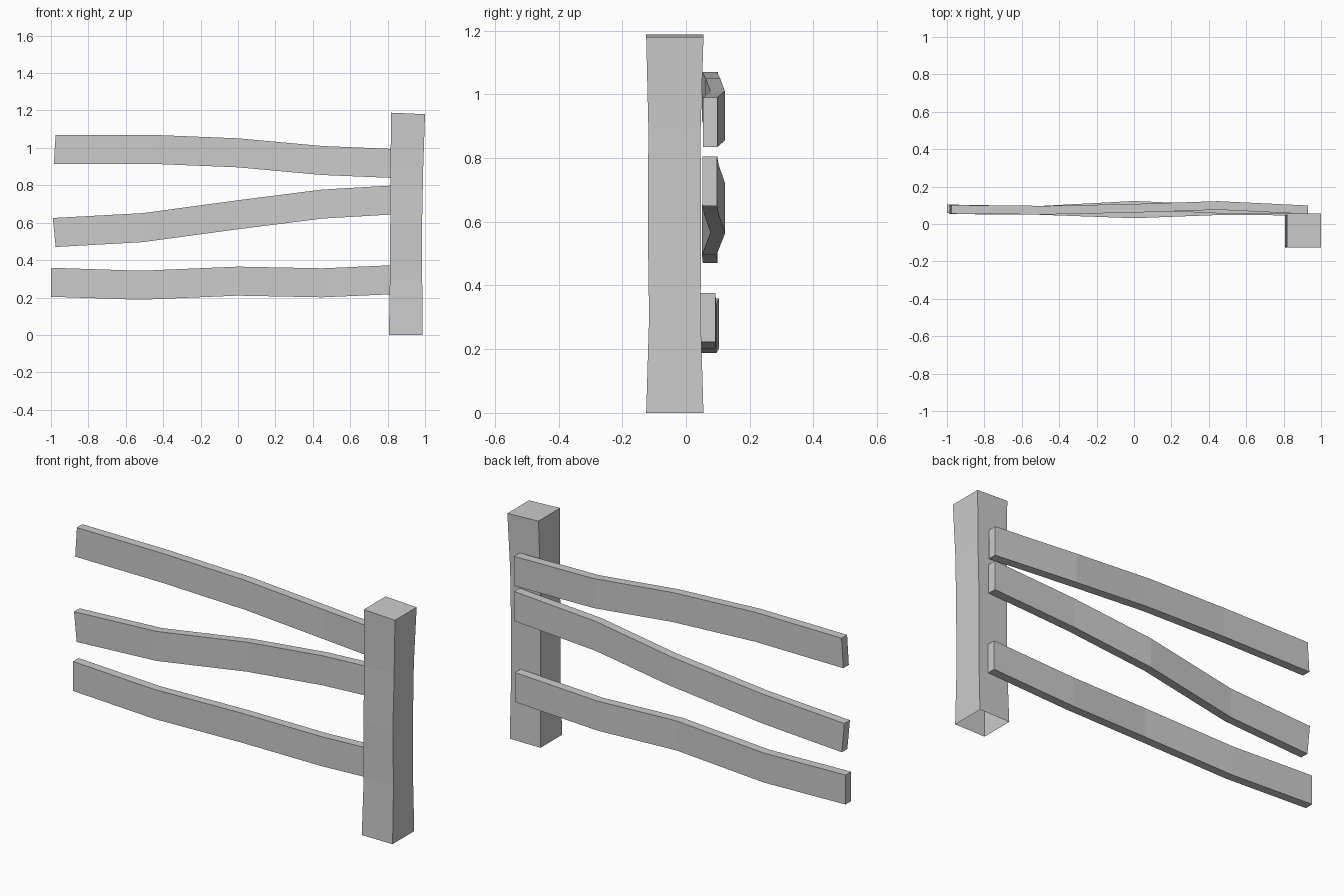
import bpy, bmesh

if "Cube" in bpy.data.objects:
    bpy.data.objects.remove(bpy.data.objects["Cube"])


def loft(name, rings, cap_start=True, cap_end=True):
    """Skin a list of four-cornered rings into one flat-shaded beam."""
    bm = bmesh.new()
    loops = [[bm.verts.new(p) for p in ring] for ring in rings]
    for a, b in zip(loops, loops[1:]):
        for i in range(4):
            j = (i + 1) % 4
            bm.faces.new((a[i], a[j], b[j], b[i]))
    if cap_start:
        bm.faces.new(loops[0][::-1])
    if cap_end:
        bm.faces.new(loops[-1])
    bmesh.ops.recalc_face_normals(bm, faces=bm.faces)
    mesh = bpy.data.meshes.new(name)
    bm.to_mesh(mesh)
    bm.free()
    obj = bpy.data.objects.new(name, mesh)
    bpy.context.collection.objects.link(obj)


# Post: slightly warped square column, open underneath (z, x0, x1, y0, y1)
levels = [
    (0.00, 0.807, 0.986, -0.125, 0.055),
    (0.30, 0.812, 0.985, -0.116, 0.046),
    (0.59, 0.814, 0.984, -0.120, 0.047),
    (0.89, 0.815, 0.990, -0.118, 0.046),
    (1.184, 0.819, 1.000, -0.125, 0.055),
]
post = []
for z, x0, x1, y0, y1 in levels:
    tilt = 0.004 if z > 1 else 0
    post.append([(x0, y0, z + tilt), (x1, y0, z - tilt),
                 (x1, y1, z - tilt), (x0, y1, z + tilt)])
loft("post", post, cap_start=False)

# Rails: five stations each (x, front y, bottom z); lean skews the left end
HEIGHT, THICK = 0.155, 0.046
rails = {
    "top_rail": (0.010, [(-0.985, 0.055, 0.915), (-0.47, 0.051, 0.915),
                         (0.0, 0.061, 0.896), (0.45, 0.076, 0.855),
                         (0.93, 0.053, 0.835)]),
    "middle_rail": (-0.015, [(-0.975, 0.053, 0.470), (-0.51, 0.050, 0.496),
                             (0.0, 0.077, 0.565), (0.45, 0.057, 0.622),
                             (0.93, 0.052, 0.650)]),
    "bottom_rail": (0.0, [(-1.0, 0.058, 0.204), (-0.52, 0.050, 0.188),
                          (0.0, 0.031, 0.210), (0.45, 0.048, 0.201),
                          (0.93, 0.046, 0.222)]),
}
for name, (lean, stations) in rails.items():
    rings = []
    for i, (x, y, z) in enumerate(stations):
        xt = x + (lean if i == 0 else 0)
        rings.append([(x, y, z), (x, y + THICK, z),
                      (xt, y + THICK, z + HEIGHT), (xt, y, z + HEIGHT)])
    loft(name, rings)
